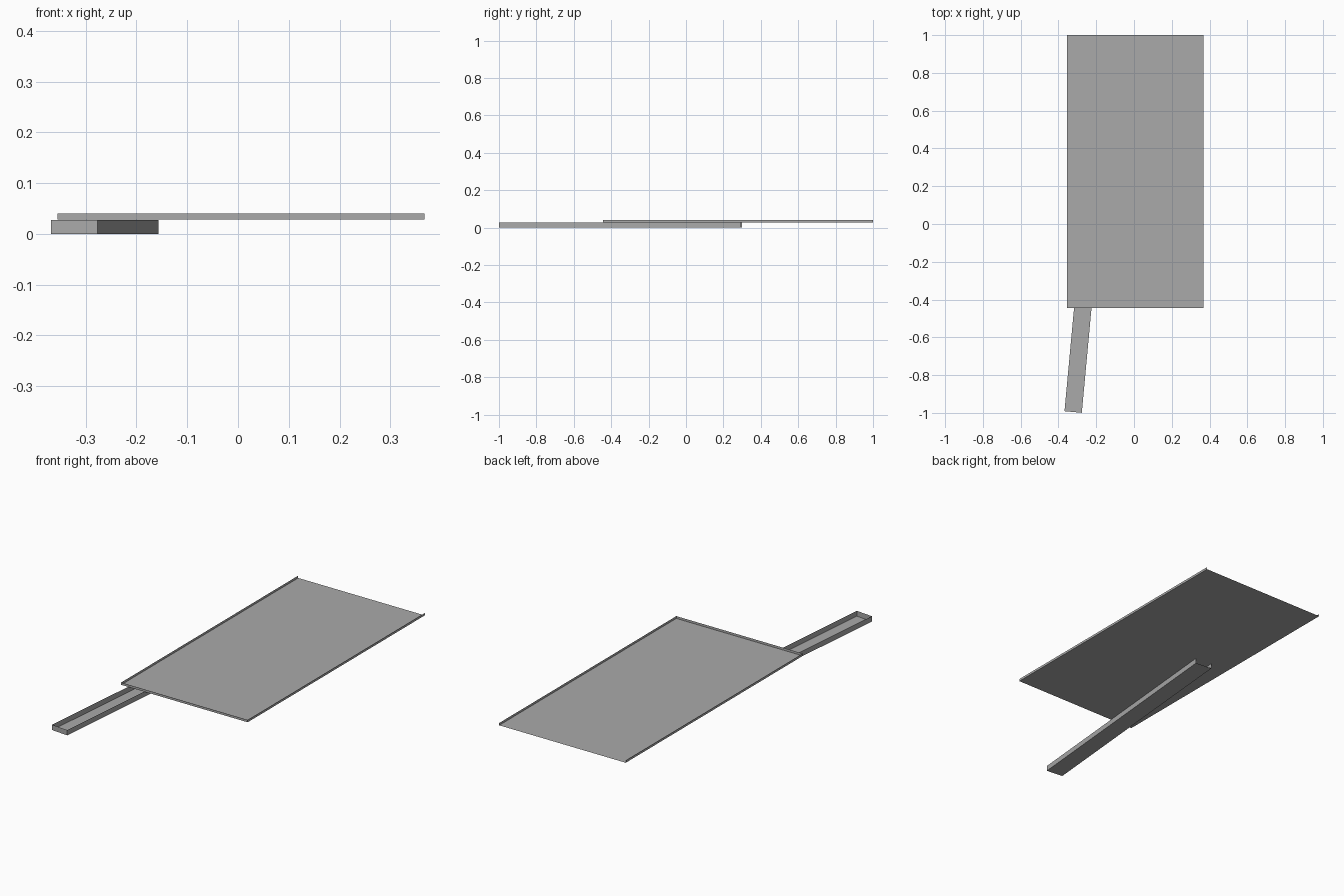
import bpy, bmesh, math
from mathutils import Matrix, Vector

if "Cube" in bpy.data.objects:
    bpy.data.objects.remove(bpy.data.objects["Cube"], do_unlink=True)

grey = bpy.data.materials.new("plain grey")
grey.use_nodes = True
colour = (0.4, 0.4, 0.4, 1)
grey.diffuse_color = colour
grey.node_tree.nodes["Principled BSDF"].inputs["Base Color"].default_value = colour


def open_tray(name, width, length, height, corner, turn=0):
    """Sheet tray from its front left corner: floor, two sides, front lip, open back."""
    bm = bmesh.new()
    bmesh.ops.create_cube(bm, size=1)
    bmesh.ops.translate(bm, verts=bm.verts, vec=(0.5, 0.5, 0.5))
    bmesh.ops.scale(bm, verts=bm.verts, vec=(width, length, height))
    # Remove the top and the back to leave thin sheets
    bm.normal_update()
    open_faces = [f for f in bm.faces if f.normal.z > 0.5 or f.normal.y > 0.5]
    bmesh.ops.delete(bm, geom=open_faces, context='FACES')
    bm.transform(Matrix.Translation(Vector(corner)) @ Matrix.Rotation(turn, 4, 'Z'))
    mesh = bpy.data.meshes.new(name)
    bm.to_mesh(mesh)
    bm.free()
    mesh.materials.append(grey)
    obj = bpy.data.objects.new(name, mesh)
    bpy.context.collection.objects.link(obj)
    return obj


# Wide flat panel with low lips
open_tray("panel", 0.723, 1.445, 0.012, (-0.356, -0.445, 0.028))
# Narrow channel underneath, slightly turned
open_tray("support_channel", 0.092, 1.296, 0.0275, (-0.368, -0.991, 0), math.radians(-5.3))
